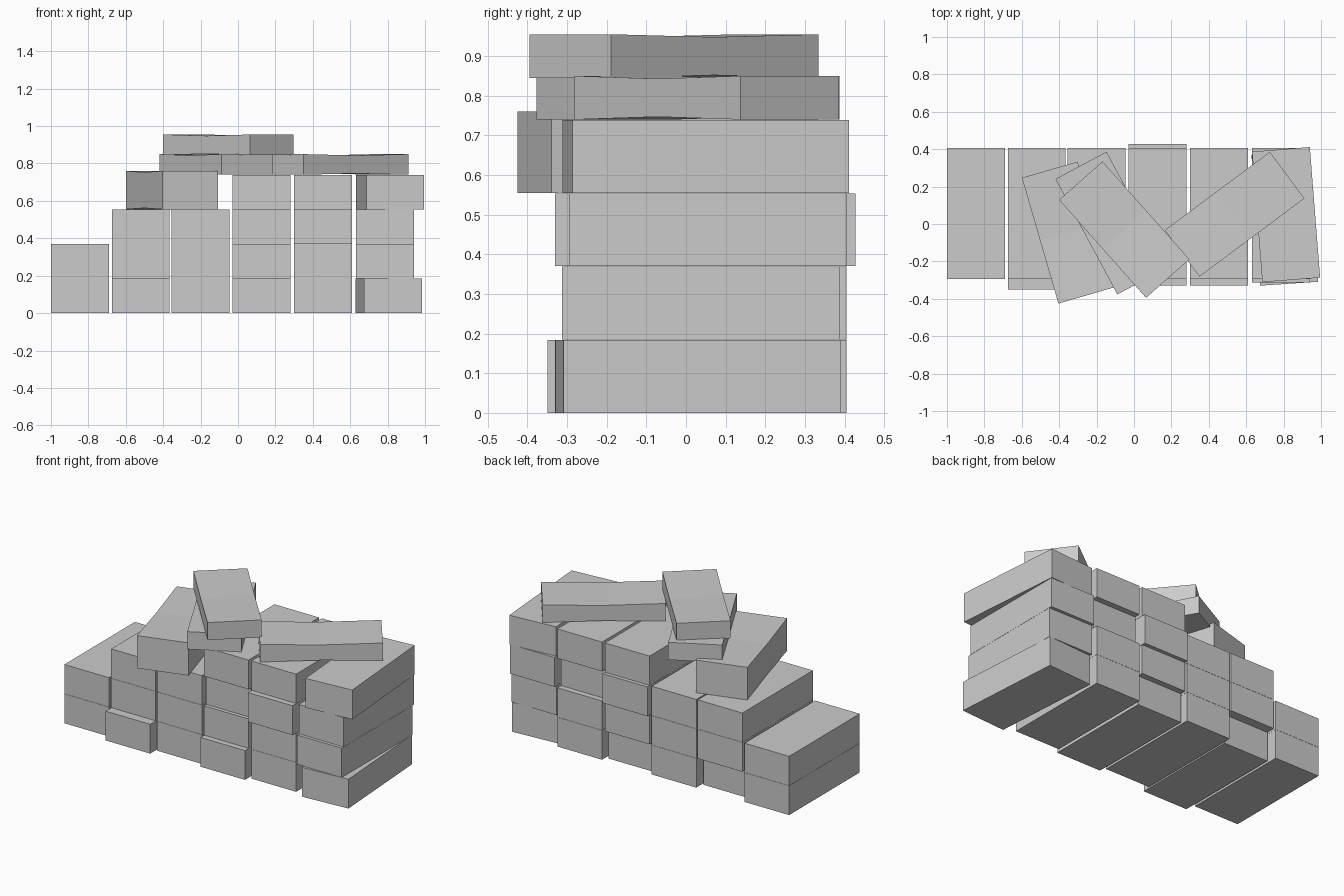
import bpy
import bmesh
from math import radians
from mathutils import Matrix, Vector

cube = bpy.data.objects.get("Cube")
if cube:
    bpy.data.objects.remove(cube, do_unlink=True)

# One plain grey for every brick
grey = bpy.data.materials.new("brick grey")
grey.use_nodes = True
grey.diffuse_color = (0.6, 0.6, 0.6, 1)
grey.node_tree.nodes["Principled BSDF"].inputs["Base Color"].default_value = (0.6, 0.6, 0.6, 1)

WIDTH, LENGTH, LAYER = 0.31, 0.70, 0.185


def brick(name, x, y, z0, z1, turn=0, pinch=0):
    """A brick whose side profile may narrow by `pinch` at mid length."""
    half, low, high = LENGTH / 2, z0, z1
    profile = [(-half, low), (0, low + pinch), (half, low),
               (half, high), (0, high - pinch), (-half, high)]
    if not pinch:
        profile = [p for p in profile if p[0]]
    bm = bmesh.new()
    side = bm.faces.new([bm.verts.new((-WIDTH / 2, py, pz)) for py, pz in profile])
    moved = bmesh.ops.extrude_face_region(bm, geom=[side])["geom"]
    verts = [v for v in moved if isinstance(v, bmesh.types.BMVert)]
    bmesh.ops.translate(bm, verts=verts, vec=Vector((WIDTH, 0, 0)))
    bmesh.ops.recalc_face_normals(bm, faces=bm.faces[:])
    bm.transform(Matrix.Translation((x, y, 0)) @ Matrix.Rotation(radians(turn), 4, "Z"))
    mesh = bpy.data.meshes.new(name)
    bm.to_mesh(mesh)
    bm.free()
    mesh.materials.append(grey)
    obj = bpy.data.objects.new(name, mesh)
    bpy.context.collection.objects.link(obj)
    return obj


# Stacked columns: centre x and number of layers
columns = [(-0.845, 2), (-0.52, 3), (-0.2, 3), (0.125, 4), (0.455, 4), (0.785, 4)]

# Bricks out of line: (column, layer) -> x shift, y shift, turn
shifted = {
    (1, 0): (0, -0.055, 0),
    (3, 0): (0, -0.035, 0),
    (3, 2): (0, 0.022, 0),
    (4, 2): (0, -0.035, 0),
    (5, 0): (0.021, -0.025, 3.8),
    (5, 1): (0, -0.018, 0),
    (5, 3): (0.028, -0.005, 4.5),
}
for c, (x, count) in enumerate(columns):
    for layer in range(count):
        dx, dy, turn = shifted.get((c, layer), (0, 0, 0))
        z = layer * LAYER
        brick(f"column_{c + 1}_brick_{layer + 1}", x + dx, 0.055 + dy,
              z, z + LAYER - 0.001, turn)

# Loose bricks thrown on top
brick("loose_thick_brick", -0.353, -0.046, 0.555, 0.76, 16.2, 0.007)
brick("loose_right_brick", 0.538, 0.052, 0.74, 0.85, -53.3, 0.007)
brick("loose_lower_brick", -0.118, 0.005, 0.74, 0.85, 28.2, 0.007)
brick("loose_top_brick", -0.052, -0.03, 0.845, 0.955, 41.6, 0.007)
